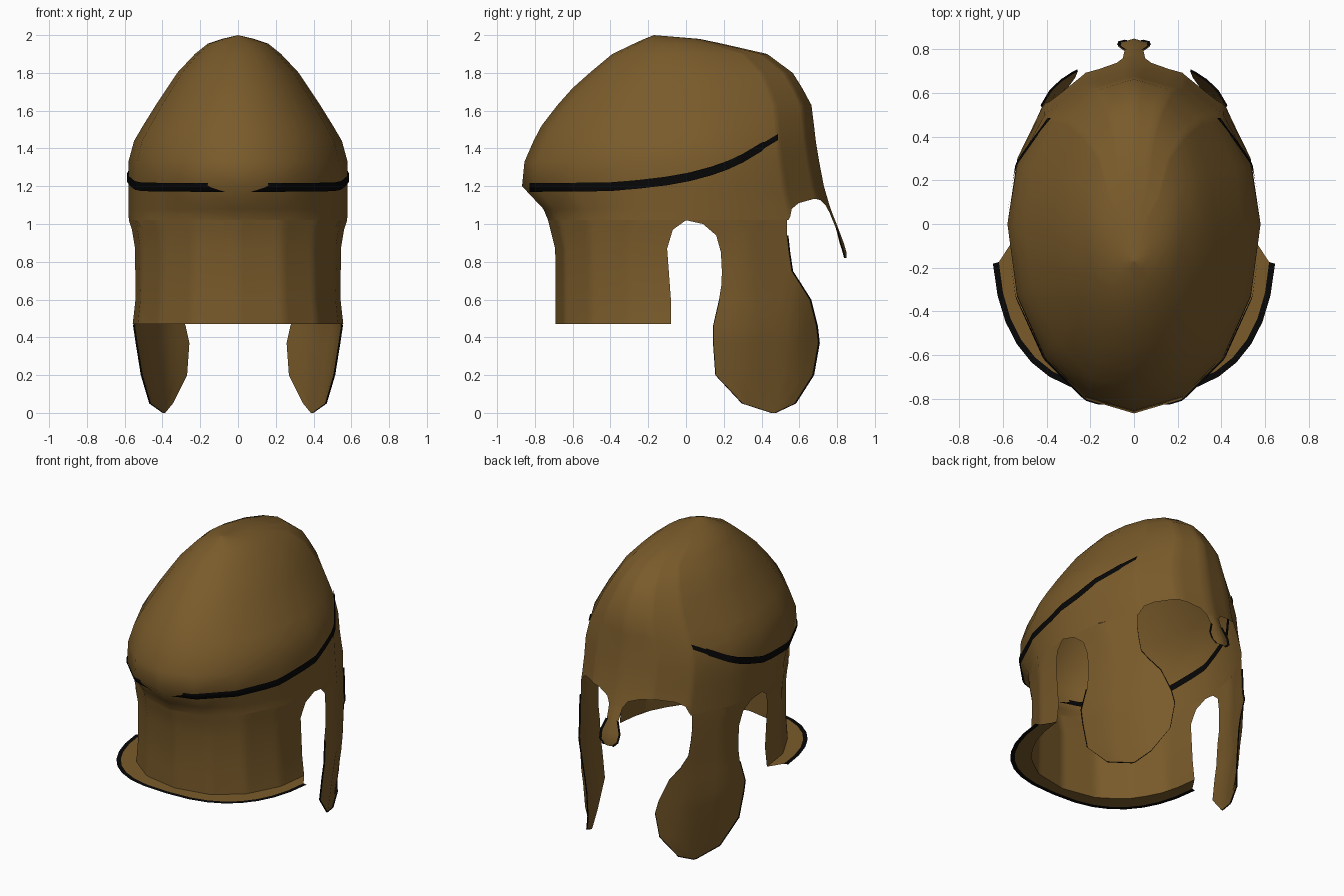
import bpy
from math import sin, cos, acos, asin, pi, hypot, floor

if "Cube" in bpy.data.objects:
    bpy.data.objects.remove(bpy.data.objects["Cube"])


def material(name, rgb):
    m = bpy.data.materials.new(name)
    m.diffuse_color = (*rgb, 1)
    m.use_nodes = True
    m.node_tree.nodes["Principled BSDF"].inputs["Base Color"].default_value = m.diffuse_color
    return m


BRONZE = material("dark bronze", (0.195, 0.105, 0.024))
BLACK = material("black trim", (0.002, 0.002, 0.002))


def curve(nodes, x, k=1):
    """Straight-line interpolation of column k in rows sorted by column 0."""
    x = min(max(x, nodes[0][0]), nodes[-1][0])
    i = 0
    while i < len(nodes) - 2 and x > nodes[i + 1][0]:
        i += 1
    a, b = nodes[i], nodes[i + 1]
    return a[k] + (b[k] - a[k]) * (x - a[0]) / (b[0] - a[0])


# Horizontal sections: z, half width, neck end y, nose end y, widest y, neck squareness
SECTIONS = [
    (0.00, 0.490, -0.69, 0.80, 0, 2.25), (0.22, 0.530, -0.69, 0.80, 0, 2.25),
    (0.47, 0.568, -0.69, 0.81, 0, 2.25), (0.60, 0.553, -0.69, 0.84, 0, 2.25),
    (0.86, 0.557, -0.69, 0.85, 0, 2.2), (1.02, 0.578, -0.73, 0.79, 0, 2.1),
    (1.08, 0.580, -0.755, 0.765, 0, 2), (1.20, 0.580, -0.868, 0.73, 0, 2),
    (1.33, 0.580, -0.855, 0.705, 0, 2), (1.44, 0.550, -0.807, 0.687, 0, 2),
    (1.52, 0.503, -0.765, 0.678, 0, 2), (1.63, 0.435, -0.68, 0.664, 0, 2),
    (1.72, 0.375, -0.60, 0.615, 0, 2), (1.80, 0.322, -0.51, 0.565, 0, 2),
    (1.90, 0.228, -0.39, 0.43, 0, 2), (1.955, 0.160, -0.275, 0.19, -0.05, 2),
    (1.98, 0.085, -0.22, 0.07, -0.08, 2), (2.00, 0.000, -0.17, -0.17, -0.17, 2),
]
STEP = pi / 8  # sixteen-sided shell


def section(z):
    return [curve(SECTIONS, z, k) for k in range(1, 6)]


def corner(z, u):
    w, yb, yf, yc, n = section(z)
    s, c = sin(u), cos(u)
    e = 1 if c > 0 else 2 / n
    x = w * abs(s) ** e * (1 if s >= 0 else -1)
    y = yc + ((yf - yc) * c if c > 0 else (yb - yc) * abs(c) ** e)
    return (x if abs(x) > 1e-6 else 0, y, z)


def on_shell(z, u):
    """Point on the sixteen-sided surface; u = 0 at the nose, pi at the nape."""
    k = floor(u / STEP + 1e-6)
    t = max(0, u / STEP - k)
    a, b = corner(z, k * STEP), corner(z, (k + 1) * STEP)
    return tuple(p + (q - p) * t for p, q in zip(a, b))


def angle_at(y, z):
    """Angle on the shell where it crosses a given y."""
    lo, hi = 0, pi
    for _ in range(30):
        mid = (lo + hi) / 2
        if on_shell(z, mid)[1] > y:
            lo = mid
        else:
            hi = mid
    return lo


def angles(a, b, fine):
    return [a + (b - a) * i / fine for i in range(fine + 1)]


def sheet(name, rows, mat, mirror=False):
    """Smooth grid surface through rows of points."""
    n = len(rows[0])
    faces = [(r * n + i, r * n + i + 1, (r + 1) * n + i + 1, (r + 1) * n + i)
             for r in range(len(rows) - 1) for i in range(n - 1)]
    me = bpy.data.meshes.new(name)
    me.from_pydata([p for row in rows for p in row], [], faces)
    me.materials.append(mat)
    for p in me.polygons:
        p.use_smooth = True
    ob = bpy.data.objects.new(name, me)
    bpy.context.collection.objects.link(ob)
    if mirror:
        ob.modifiers.new("mirror", 'MIRROR').use_clip = True
    return ob


def push(p, d):
    r = hypot(p[0], p[1])
    return (p[0] * (1 + d / r), p[1] * (1 + d / r), p[2])


# Dome with brow arches above the eyes; half built, then mirrored
ARCH = [(0, 1.06), (0.09, 1.06), (0.14, 1.10), (0.28, 1.127), (0.43, 1.133),
        (0.64, 1.11), (0.74, 1.08), (0.81, 1.02), (4, 1.02)]
cols = sorted([k * STEP for k in range(9)] + [a[0] for a in ARCH[1:-1]])
rows = [[on_shell(z, u) for u in cols] for z in
        [1.998] + [s[0] for s in reversed(SECTIONS) if 1.2 <= s[0] < 2]]
rows[0] = [(0, -0.17, 2.0)] * len(cols)
for t in (0.33, 0):
    rows.append([on_shell(curve(ARCH, u) * (1 - t) + 1.2 * t, u) for u in cols])
sheet("dome", rows, BRONZE, True)

# Cheek guards: front and rear edge by height
CHEEK = [(0, 0.47, 0.45), (0.05, 0.575, 0.295), (0.20, 0.67, 0.155), (0.37, 0.70, 0.143),
         (0.46, 0.69, 0.143), (0.60, 0.655, 0.175), (0.68, 0.605, 0.188), (0.75, 0.56, 0.19),
         (0.85, 0.545, 0.185), (0.94, 0.535, 0.16), (1.00, 0.535, 0.09), (1.02, 0.535, 0.0)]
rows = []
for z in [c[0] for c in reversed(CHEEK)]:
    a, b = (angle_at(curve(CHEEK, z, k), z) for k in (1, 2))
    rows.append([on_shell(z, u) for u in angles(a, b, 8)])
sheet("cheek_guard", rows, BRONZE, True)
edge = [row[0] for row in rows[2:]] + [row[-1] for row in reversed(rows[6:])]
sheet("cheek_rim", [edge, [push(p, 0.009) for p in edge]], BLACK, True)

# Nose guard
NASAL = [(0.82, 0.04), (0.85, 0.07), (0.90, 0.075), (0.98, 0.045), (1.06, 0.052)]
rows = []
for z, w in reversed(NASAL):
    a = asin(w / section(z)[0])
    rows.append([on_shell(z, a * t / 2) for t in range(-2, 3)])
sheet("nose_guard", rows, BRONZE)
edge = [row[-1] for row in rows[1:]]
sheet("nose_rim", [[(p[0] - 0.012, p[1] + 0.004, p[2]) for p in edge],
                   [(p[0] + 0.004, p[1] + 0.008, p[2]) for p in edge]], BLACK, True)

# Neck guard wall with ear notch
NECK = [(0.47, -0.08), (0.60, -0.08), (0.87, -0.10), (0.97, -0.07), (1.02, 0.0)]
rows = []
for z, y in reversed(NECK):
    a = angle_at(y, z)
    rows.append([on_shell(z, u) for u in angles(a, pi, 32)])
sheet("neck_guard", rows, BRONZE, True)

# Flat flange around the foot of the neck guard, with black rim
inner = rows[-1][::4]
outer = []
for u in angles(pi / 2 + 0.15, pi, 8):
    s, c = max(sin(u), 0), abs(cos(u))
    outer.append((0.652 * s ** (2 / 2.6) if u < 3.14 else 0, -0.785 * c ** (2 / 2.6), 0.47))
middle = [push(p, -0.028) for p in outer]
sheet("flange", [inner, middle], BRONZE, True)
sheet("flange_rim", [middle, outer], BLACK, True)

# Black band sweeping from the nape up to the temples, seen inside and out
BAND = [(-0.83, 1.193), (-0.4, 1.197), (-0.25, 1.21), (-0.1, 1.228), (0.02, 1.25),
        (0.13, 1.28), (0.22, 1.312), (0.3, 1.35), (0.39, 1.405), (0.48, 1.46)]
for name, d in (("outer_band", 0.008), ("inner_band", -0.008)):
    rows = []
    for i in range(79):
        y = -0.82 + 1.30 * i / 78
        zc = curve(BAND, y)
        h = 0.023 if i < 74 else 0.016
        rows.append([push(on_shell(z, angle_at(y, z)), d)
                     for z in (zc + h * t / 2 for t in range(-2, 3))])
    sheet(name, rows, BLACK, True)
